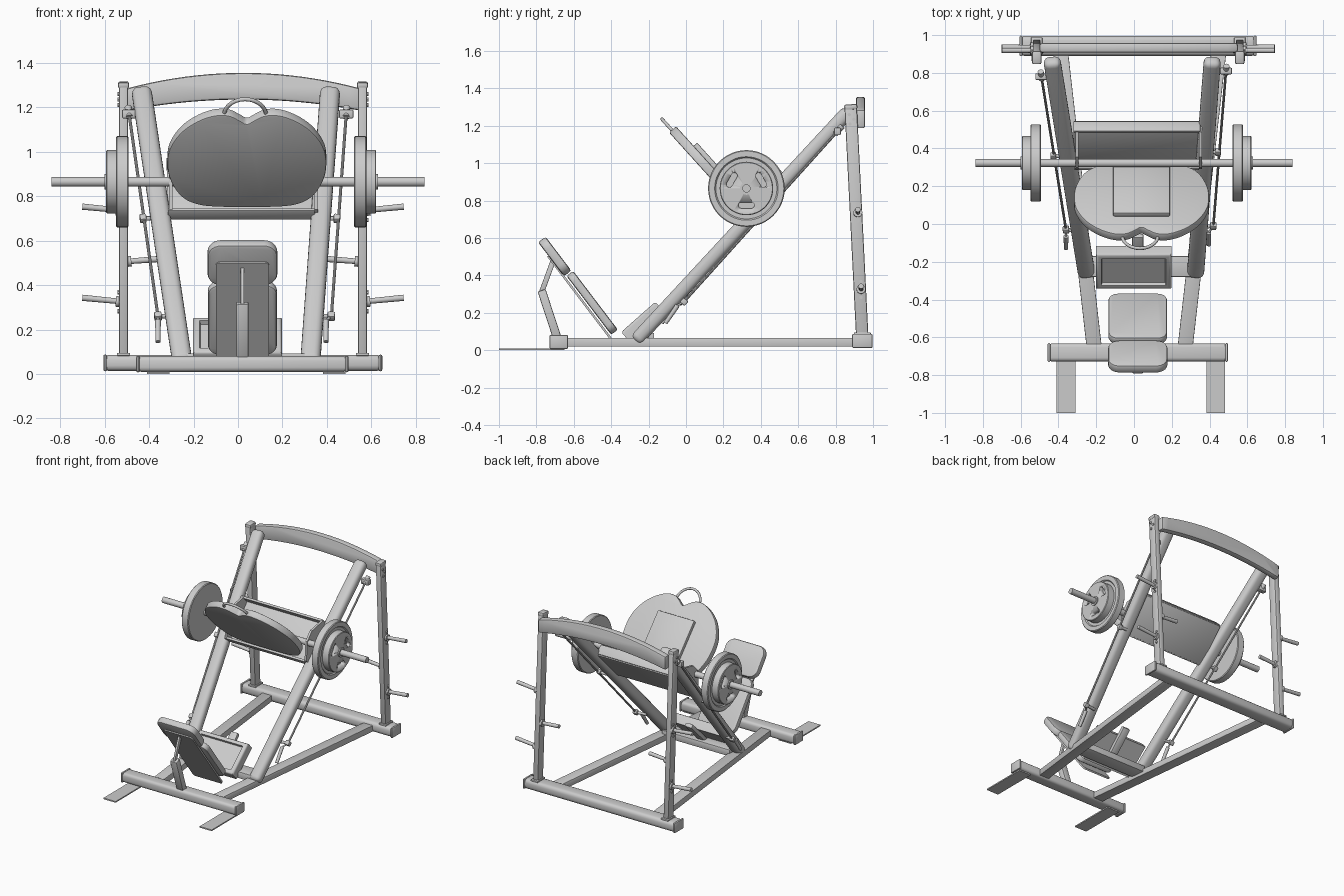
import bpy, bmesh, math
from mathutils import Vector as V, Matrix

if "Cube" in bpy.data.objects:
    bpy.data.objects.remove(bpy.data.objects["Cube"])

steel = bpy.data.materials.new("light_grey")
steel.use_nodes = True
GREY = (0.6, 0.6, 0.6, 1)
steel.diffuse_color = GREY
steel.node_tree.nodes["Principled BSDF"].inputs["Base Color"].default_value = GREY


def finish(name, bm, bevel=0, segments=3):
    bmesh.ops.recalc_face_normals(bm, faces=bm.faces)
    if bevel:
        sharp = [e for e in bm.edges if e.calc_face_angle(0) > 0.6]
        bmesh.ops.bevel(bm, geom=sharp, offset=bevel, segments=segments,
                        affect='EDGES', profile=0.5, clamp_overlap=True)
    me = bpy.data.meshes.new(name)
    bm.to_mesh(me)
    bm.free()
    me.materials.append(steel)
    ob = bpy.data.objects.new(name, me)
    bpy.context.scene.collection.objects.link(ob)
    bpy.ops.object.select_all(action='DESELECT')
    ob.select_set(True)
    bpy.context.view_layer.objects.active = ob
    bpy.ops.object.shade_smooth_by_angle(angle=math.radians(35))
    return ob


def frame(p, q):
    """Matrix at the middle of p-q, z along it, local x as near world X as possible."""
    d = (q - p).normalized()
    side = V((0, 1, 0)) if abs(d.x) > 0.9 else V((1, 0, 0))
    x = (side - d * side.dot(d)).normalized()
    m = Matrix((x, d.cross(x), d)).transposed().to_4x4()
    m.translation = (p + q) / 2
    return m


def bar(name, p, q, w, h, bevel=0.006, segments=2):
    """Rectangular beam; w across X (or Y for cross beams), h the other way."""
    p, q = V(p), V(q)
    bm = bmesh.new()
    bmesh.ops.create_cube(bm, size=1)
    size = Matrix.Diagonal((w, h, (q - p).length, 1))
    bmesh.ops.transform(bm, matrix=frame(p, q) @ size, verts=bm.verts)
    return finish(name, bm, bevel, segments)


def rod(name, p, q, r, r2=None, sides=20):
    p, q = V(p), V(q)
    bm = bmesh.new()
    bmesh.ops.create_cone(bm, cap_ends=True, segments=sides, radius1=r,
                          radius2=r2 or r, depth=(q - p).length, matrix=frame(p, q))
    return finish(name, bm)


def pipe(name, pts, r):
    cu = bpy.data.curves.new(name, 'CURVE')
    cu.dimensions, cu.bevel_depth, cu.bevel_resolution = '3D', r, 3
    cu.use_fill_caps = True
    sp = cu.splines.new('POLY')
    sp.points.add(len(pts) - 1)
    for s, p in zip(sp.points, pts):
        s.co = (*p, 1)
    cu.materials.append(steel)
    bpy.context.scene.collection.objects.link(bpy.data.objects.new(name, cu))


def slab(name, outline, origin, ax, ay, thick, bevel=0.008):
    """Outline in the plane (ax, ay) at origin, extruded along ax x ay."""
    o, ax, ay = V(origin), V(ax).normalized(), V(ay).normalized()
    bm = bmesh.new()
    f = bm.faces.new([bm.verts.new(o + ax * a + ay * b) for a, b in outline])
    ext = bmesh.ops.extrude_face_region(bm, geom=[f])["geom"]
    bmesh.ops.translate(bm, vec=ax.cross(ay) * thick,
                        verts=[v for v in ext if isinstance(v, bmesh.types.BMVert)])
    return finish(name, bm, bevel, 2)


def rounded(w, lo, hi, r, steps=6):
    out = []
    for i, (x, y) in enumerate(((w - r, hi - r), (r - w, hi - r), (r - w, lo + r), (w - r, lo + r))):
        for k in range(steps + 1):
            a = math.pi / 2 * (i + k / steps)
            out.append((x + r * math.cos(a), y + r * math.sin(a)))
    return out


def lathe_x(name, profile, centre, sides=48):
    """Profile of (x, radius) pairs turned about the X axis."""
    bm = bmesh.new()
    vs = [bm.verts.new((x, 0, r)) for x, r in profile]
    es = [bm.edges.new(pair) for pair in zip(vs, vs[1:])]
    bmesh.ops.spin(bm, geom=vs + es, cent=(0, 0, 0), axis=(1, 0, 0),
                   angle=math.tau, steps=sides, use_merge=True)
    bmesh.ops.remove_doubles(bm, verts=bm.verts, dist=1e-5)
    bmesh.ops.translate(bm, vec=centre, verts=bm.verts)
    return finish(name, bm)


MID = 0.03  # centre line of the frame
SIDES = (("right", -1), ("left", 1))

# Floor frame
bar("front_base_beam", (-0.455, -0.68, 0.045), (0.497, -0.68, 0.045), 0.095, 0.07, 0.02, 3)
bar("rear_base_beam", (-0.605, 0.943, 0.05), (0.648, 0.943, 0.05), 0.105, 0.072, 0.024, 3)
for x in (-0.45, 0.49):
    bar("front_end_cap", (x - 0.008, -0.68, 0.045), (x + 0.008, -0.68, 0.045), 0.1, 0.075, 0.02)
for x in (-0.598, 0.641):
    bar("rear_end_cap", (x - 0.008, 0.943, 0.05), (x + 0.008, 0.943, 0.05), 0.11, 0.076, 0.024)
for side, s in SIDES:
    bar(side + "_floor_beam", (MID + s * 0.24, -0.66, 0.043), (MID + s * 0.42, 0.92, 0.043), 0.08, 0.046, 0.004)
    x = MID - 0.005 + s * 0.37 + 0.012
    bar(side + "_floor_plate", (x + s * 0.026, -1, 0.005), (x + s * 0.026, -0.65, 0.005), 0.1, 0.009, 0)
bar("seat_cross_beam", (-0.24, -0.225, 0.068), (0.32, -0.225, 0.068), 0.11, 0.05)

# Sloping rails, uprights and storage pegs
for side, s, low, high, up in (("right", -1, -0.25, -0.435, -0.515), ("left", 1, 0.325, 0.415, 0.56)):
    bar(side + "_rail", (low, -0.27, 0.05), (high, 0.87, 1.28), 0.09, 0.074, 0.03, 4)
    bar(side + "_upright", (up, 0.942, 0.08), (up, 0.88, 1.31), 0.042, 0.066, 0.008)
    bar(side + "_upright_cap", (up, 0.882, 1.285), (up, 0.88, 1.315), 0.05, 0.07, 0.01)
    bar(side + "_upright_foot", (up, 0.943, 0.082), (up, 0.943, 0.095), 0.06, 0.09, 0.004)
    for y, z in ((0.919, 0.735), (0.936, 0.325)):
        rod(side + "_outer_peg", (up, y, z), (up + s * 0.185, y, z + 0.018), 0.012, 0.014)
        rod(side + "_peg_collar", (up + s * 0.015, y, z), (up + s * 0.035, y, z + 0.002), 0.024)
        for dz in (-0.042, 0.042):
            rod(side + "_peg_bolt", (up + s * 0.018, y, z + dz), (up + s * 0.028, y, z + dz), 0.01, sides=6)
    rod(side + "_inner_peg", (up, 0.928, 0.505), (up - s * 0.165, 0.928, 0.518), 0.012, 0.014)
    rod(side + "_inner_collar", (up - s * 0.015, 0.928, 0.506), (up - s * 0.035, 0.928, 0.508), 0.024)
    for dy, z in ((-0.012, 1.26), (0.012, 1.235), (-0.008, 1.21)):
        rod(side + "_top_bolt", (up + s * 0.018, 0.885 + dy, z), (up + s * 0.027, 0.885 + dy, z), 0.009, sides=8)

# Arched top beam
xs = [-0.5 + i * 1.05 / 20 for i in range(21)]
bow = [1 - ((x - 0.025) / 0.525) ** 2 for x in xs]
arch = [(x, 1.285 + 0.07 * b) for x, b in zip(xs, bow)]
arch += [(x, 1.185 + 0.05 * b) for x, b in reversed(list(zip(xs, bow)))]
slab("arched_top_beam", arch, (0, 0.908, 0), (1, 0, 0), (0, 0, 1), -0.05, 0.012)

# Safety rods with clamps and grips
for side, s, top, mid, end in (
        ("right", -1, (-0.49, 0.78, 1.17), (-0.427, 0.36, 0.70), (-0.36, -0.03, 0.26)),
        ("left", 1, (0.487, 0.81, 1.17), (0.445, 0.38, 0.70), (0.42, -0.01, 0.26))):
    rod(side + "_safety_rod", top, end, 0.007, sides=10)
    t, m, e = V(top), V(mid), V(end)
    along = (t - e).normalized()
    bar(side + "_rod_clamp", t - V((0.032, 0, 0)), t + V((0.032, 0, 0)), 0.035, 0.04)
    rod(side + "_rod_head", t - along * 0.02, t + along * 0.04, 0.016)
    bar(side + "_rod_guide", m - along * 0.018, m + along * 0.018, 0.03, 0.03)
    rod(side + "_guide_arm", m, m - V((s * 0.06, 0, 0)), 0.01)
    bar(side + "_rod_stop", e - along * 0.016, e + along * 0.016, 0.034, 0.034)
    rod(side + "_stop_arm", e, e - V((s * 0.08, 0.01, 0)), 0.01)
    hang = e + V((0.006 - s * 0.012 - 0.018, -0.035, -0.02))
    pipe(side + "_grip_link", [e, hang], 0.006)
    rod(side + "_grip", hang, hang + V((0, -0.065, -0.095)), 0.013, 0.011)

# Backrest, headrest and their post
up_back = V((0, -0.605, 0.796))
across = V((1, 0, 0))
base = V((0.02, -0.37, 0.03))
slab("backrest_board", rounded(0.12, 0, 0.6, 0.02), base, across, up_back, 0.012, 0)
face = across.cross(up_back)
toward = 1 if face.y > 0 else -1
slab("backrest_pad", rounded(0.155, 0.06, 0.455, 0.05), base + face * 0.008 * toward, across, up_back, 0.045 * toward, 0.012)
slab("headrest_pad", rounded(0.157, 0.462, 0.69, 0.06), base - face * 0.004 * toward, across, up_back, 0.05 * toward, 0.012)
bar("backrest_post", (0.02, -0.69, 0.07), (0.02, -0.772, 0.32), 0.055, 0.045)
bar("headrest_strut", (0.02, -0.772, 0.31), (0.02, -0.71, 0.48), 0.016, 0.028, 0.003)
slab("headrest_bracket", rounded(0.042, 0.52, 0.58, 0.006), base - face * 0.012 * toward, across, up_back, 0.012 * toward, 0)

# Seat tray with a sunken centre
seat_dir = V((0, 0.75, 0.66))
bm = bmesh.new()
bmesh.ops.create_cube(bm, size=1)
m = frame(V((0, -0.333, 0.1)), V((0, -0.15, 0.262)))
m.translation = V((-0.002, -0.232, 0.152))
bmesh.ops.transform(bm, matrix=m @ Matrix.Diagonal((0.4, 0.07, 0.245, 1)), verts=bm.verts)
bm.normal_update()
pad = max(bm.faces, key=lambda f: f.normal.dot(V((0, -0.66, 0.75))))
bmesh.ops.bevel(bm, geom=list(pad.edges), offset=0.015, segments=3, affect='EDGES', profile=0.5)
bm.normal_update()
pad = max(bm.faces, key=lambda f: f.normal.dot(V((0, -0.66, 0.75))) + f.calc_area() * 10)
bmesh.ops.inset_individual(bm, faces=[pad], thickness=0.02, depth=0)
bmesh.ops.inset_individual(bm, faces=[pad], thickness=0.006, depth=-0.018)
finish("seat", bm)
bar("seat_bracket", (0.02, -0.25, 0.06), (0.02, -0.06, 0.25), 0.06, 0.03)

# Foot plate with two lobes, smoothed by corner cutting
half = [(0, 0.5), (0.03, 0.525), (0.08, 0.56), (0.15, 0.56), (0.23, 0.52), (0.30, 0.455), (0.35, 0.36),
        (0.36, 0.27), (0.35, 0.17), (0.30, 0.06), (0.22, 0.01), (0.1, 0)]
plate = half + [(-x, y) for x, y in reversed(half[1:])]
for _ in range(2):
    plate = [(a[0] * k + b[0] * (1 - k), a[1] * k + b[1] * (1 - k))
             for a, b in zip(plate, plate[1:] + plate[:1]) for k in (0.75, 0.25)]
lift = V((0, -0.67, 0.742))
foot = V((0.04, 0.285, 0.748))
behind = V((0, 0.742, 0.67))
slab("foot_plate", plate, foot, across, lift, 0.05 * (1 if across.cross(lift).dot(behind) > 0 else -1), 0.008)
arc = [math.pi * i / 14 for i in range(15)]
pipe("foot_plate_handle", [foot + behind * 0.02 + across * (-0.008 + 0.095 * math.cos(a))
                           + lift * (0.54 + 0.1 * math.sin(a)) for a in arc], 0.009)

# Carriage: channel between the rails, cheeks up to the axle
rail = V((0, 0.68, 0.733))
out = V((0, -0.733, 0.68))
start = V((0.015, 0.335, 0.70))
bar("carriage_bed", start, start + rail * 0.3, 0.67, 0.016, 0.002)
for name, t, h in (("lower", 0.0, 0.06), ("upper", 0.3, 0.07)):
    p = start + rail * t
    bar("carriage_%s_lip" % name, p, p + out * h, 0.66 + 0.04 * t, 0.016, 0.002)
for x in (-0.31, 0.345):
    cheek = [(0, 0), (0.3, 0), (0.3, 0.07), (0.19, 0.15), (0.11, 0.15), (0, 0.06)]
    slab("carriage_cheek", cheek, (x, start.y, start.z), rail, out, 0.016, 0)
bar("foot_plate_brace", foot + behind * 0.06 + lift * 0.02, foot + behind * 0.06 + lift * 0.42, 0.3, 0.03)

# Axle and weight discs
AXLE = V((0, 0.323, 0.865))
rod("axle", AXLE - across * 0.84, AXLE + across * 0.84, 0.022)
for side, s, x in (("right", -1, 0.493), ("left", 1, 0.522)):
    def ring(profile):
        return [(s * (x + a), r) for a, r in profile]
    lathe_x(side + "_large_disc", ring([(0, 0), (0, 0.2), (0.005, 0.205), (0.051, 0.205), (0.056, 0.2),
                                        (0.056, 0.17), (0.048, 0.163), (0.048, 0)]), AXLE)
    small = lathe_x(side + "_small_disc", ring([(0.046, 0), (0.046, 0.143), (0.096, 0.143), (0.1, 0.139),
                                                (0.1, 0)]), AXLE)
    # Three slots cut through the small disc
    for k in range(3):
        a = math.radians(-90 + 120 * k)
        radial = V((0, math.cos(a), math.sin(a)))
        tang = V((0, -math.sin(a), math.cos(a)))
        cutter = slab("slot_cutter", rounded(0.042, -0.016, 0.016, 0.014),
                      AXLE + radial * 0.09 + across * s * (x + 0.07), tang, radial, 0.06 * -s, 0)
        if tang.cross(radial).x * -s * s < 0:
            cutter.location.x -= 0
        mod = small.modifiers.new("slot", 'BOOLEAN')
        mod.object, mod.solver = cutter, 'EXACT'
        bpy.context.view_layer.objects.active = small
        bpy.ops.object.modifier_apply(modifier=mod.name)
        bpy.data.objects.remove(cutter)
    rod(side + "_disc_hub", AXLE + across * s * (x + 0.09), AXLE + across * s * (x + 0.108), 0.034)
